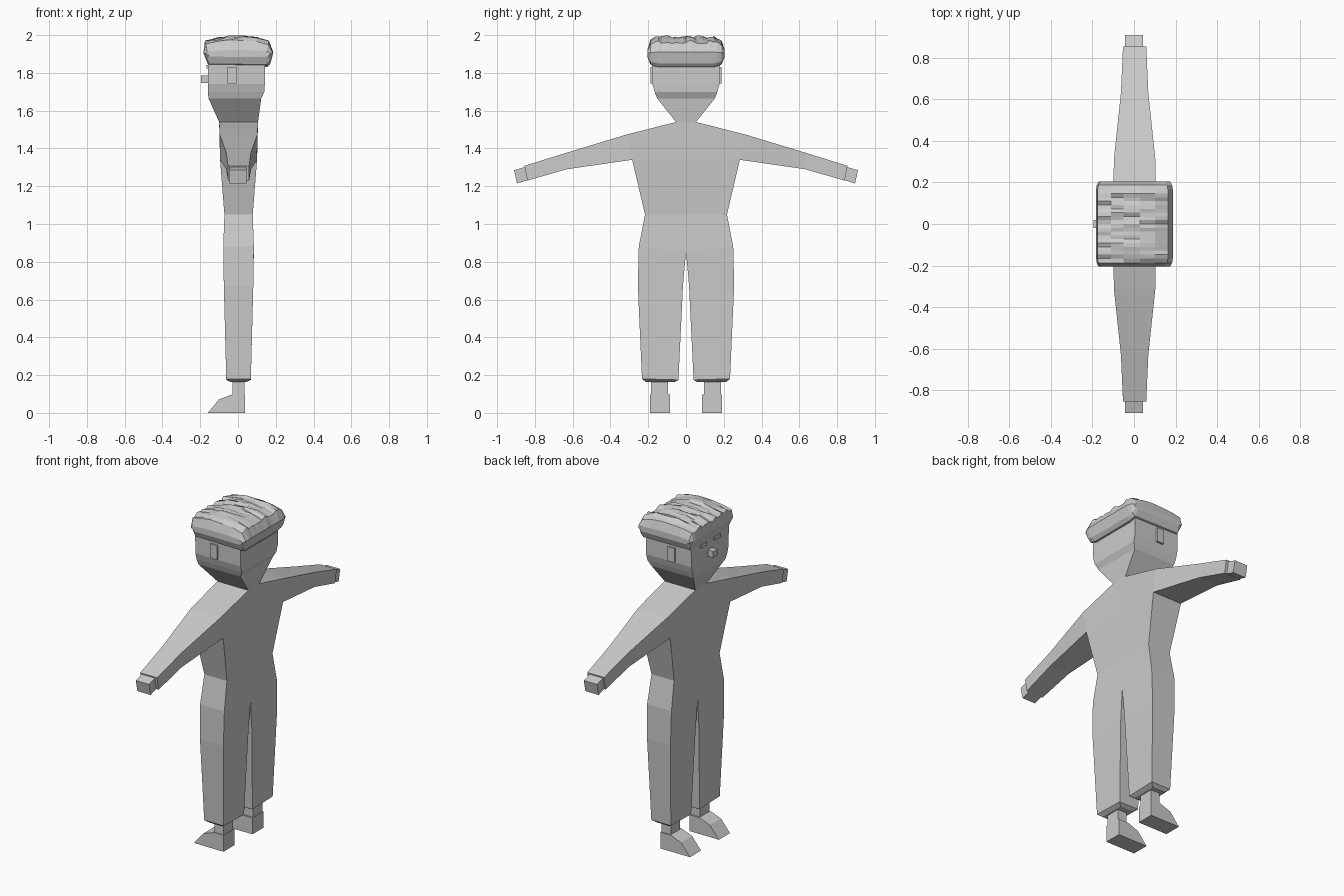
import bpy, bmesh, random
from mathutils import Vector

if "Cube" in bpy.data.objects:
    bpy.data.objects.remove(bpy.data.objects["Cube"])

random.seed(4)
grey = bpy.data.materials.new("plain_grey")
grey.diffuse_color = (0.6, 0.6, 0.6, 1)
grey.use_nodes = True
grey.node_tree.nodes["Principled BSDF"].inputs["Base Color"].default_value = grey.diffuse_color


def finish(name, bm, mirror=False):
    """Optionally mirror across y = 0, fix normals and make the object."""
    if mirror:
        bmesh.ops.mirror(bm, geom=bm.verts[:] + bm.edges[:] + bm.faces[:],
                         axis='Y', merge_dist=0.0005)
    bmesh.ops.recalc_face_normals(bm, faces=bm.faces[:])
    me = bpy.data.meshes.new(name)
    bm.to_mesh(me)
    bm.free()
    me.materials.append(grey)
    ob = bpy.data.objects.new(name, me)
    bpy.context.collection.objects.link(ob)
    return ob


def slab(name, pts, faces, cx=0.0):
    """Outline panels (y, z, half thickness) turned into a mirrored solid."""
    bm = bmesh.new()
    front = {k: bm.verts.new((cx - h, y, z)) for k, (y, z, h) in pts.items()}
    back = {k: bm.verts.new((cx + h, y, z)) for k, (y, z, h) in pts.items()}
    count = {}
    for f in faces:
        keys = f.split()
        bm.faces.new([front[k] for k in keys])
        bm.faces.new([back[k] for k in reversed(keys)])
        for a, b in zip(keys, keys[1:] + keys[:1]):
            count.setdefault(frozenset((a, b)), []).append((a, b))
    for uses in count.values():
        a, b = uses[0]
        if len(uses) == 1 and not (pts[a][0] == 0 and pts[b][0] == 0):
            bm.faces.new([front[b], front[a], back[a], back[b]])
    return finish(name, bm, True)


def loft(name, rings, mirror=False):
    """Skin a list of equal-length vertex rings and cap both ends."""
    bm = bmesh.new()
    vs = [[bm.verts.new(p) for p in r] for r in rings]
    n = len(vs[0])
    for a, b in zip(vs, vs[1:]):
        for i in range(n):
            j = (i + 1) % n
            bm.faces.new([a[i], a[j], b[j], b[i]])
    bm.faces.new(vs[0])
    bm.faces.new(vs[-1])
    return finish(name, bm, mirror)


def box(name, lo, hi, mirror=False):
    rings = [[(lo[0], lo[1], z), (hi[0], lo[1], z), (hi[0], hi[1], z), (lo[0], hi[1], z)]
             for z in (lo[2], hi[2])]
    return loft(name, rings, mirror)


# Body: torso, sleeves and trouser legs in one piece
body = {
    "n0": (0, 1.54, .103), "n": (.053, 1.54, .103),
    "s": (.31, 1.475, .10), "a": (.285, 1.34, .098), "a0": (0, 1.34, .093),
    "eu": (.63, 1.378, .066), "el": (.63, 1.29, .066),
    "wu": (.855, 1.308, .056), "wl": (.84, 1.23, .056),
    "w": (.217, 1.05, .075), "w0": (0, 1.05, .075),
    "h": (.25, .88, .081), "c": (0, .855, .081),
    "mo": (.255, .675, .078), "mi": (.016, .675, .078),
    "co": (.233, .18, .065), "ci": (.04, .175, .065),
    "bo": (.212, .163, .042), "bi": (.06, .163, .042),
}
slab("body", body, ["n0 n s a a0", "s eu el a", "eu wu wl el", "a0 a w w0",
                    "w0 w h c", "c h mo mi", "mi mo co ci", "ci co bo bi"], .003)

# Hands
hand = {"a": (.85, 1.302, .044), "b": (.91, 1.285, .044),
        "c": (.895, 1.215, .044), "d": (.837, 1.232, .044)}
slab("hands", hand, ["a b c d"])

# Head: rectangular sections (z, half width, front x, back x)
head = [(1.54, .053, -.10, .106), (1.665, .153, -.156, .123), (1.70, .166, -.16, .14),
        (1.74, .177, -.16, .142), (1.90, .18, -.16, .143)]
loft("head", [[(f, -w, z), (b, -w, z), (b, w, z), (f, w, z)] for z, w, f, b in head])

# Face details and ears
box("nose", (-.195, -.02, 1.747), (-.15, .02, 1.785))
box("eyes", (-.166, .035, 1.823), (-.158, .095, 1.843), True)
box("ears", (-.055, .165, 1.745), (-.008, .189, 1.83), True)

# Ankles and wedge-toed feet
box("ankles", (-.028, .095, .09), (.034, .185, .175), True)
foot = [(.037, 0), (.037, .098), (-.03, .098), (-.10, .072), (-.16, 0)]
loft("feet", [[(x, y, z) for x, z in foot] for y in (.085, .19)], True)

# Hair: a side profile lofted across the head with uneven strands on top
profile = [(-.155, 1.835), (-.165, 1.86), (-.183, 1.905), (-.175, 1.965), (-.11, 1.983),
           (-.05, 1.993), (.03, 1.994), (.10, 1.985), (.163, 1.966), (.187, 1.91),
           (.172, 1.85), (.155, 1.83)]


def hair_ring(y, zs, xs, rough):
    ring = []
    for x, z in profile:
        dz = rough * random.uniform(-.012, .006) if z > 1.96 else 0
        ring.append((x * xs, y, 1.9 + (z - 1.9) * zs + dz))
    return ring


steps = 18
rings = [hair_ring(-.205, .22, .93, 0), hair_ring(-.188, .8, .98, .5)]
for i in range(steps + 1):
    rings.append(hair_ring(-.165 + .33 * i / steps, 1 if 0 < i < steps else .92, 1, 1))
rings += [hair_ring(.188, .8, .98, .5), hair_ring(.205, .22, .93, 0)]
loft("hair", rings)
